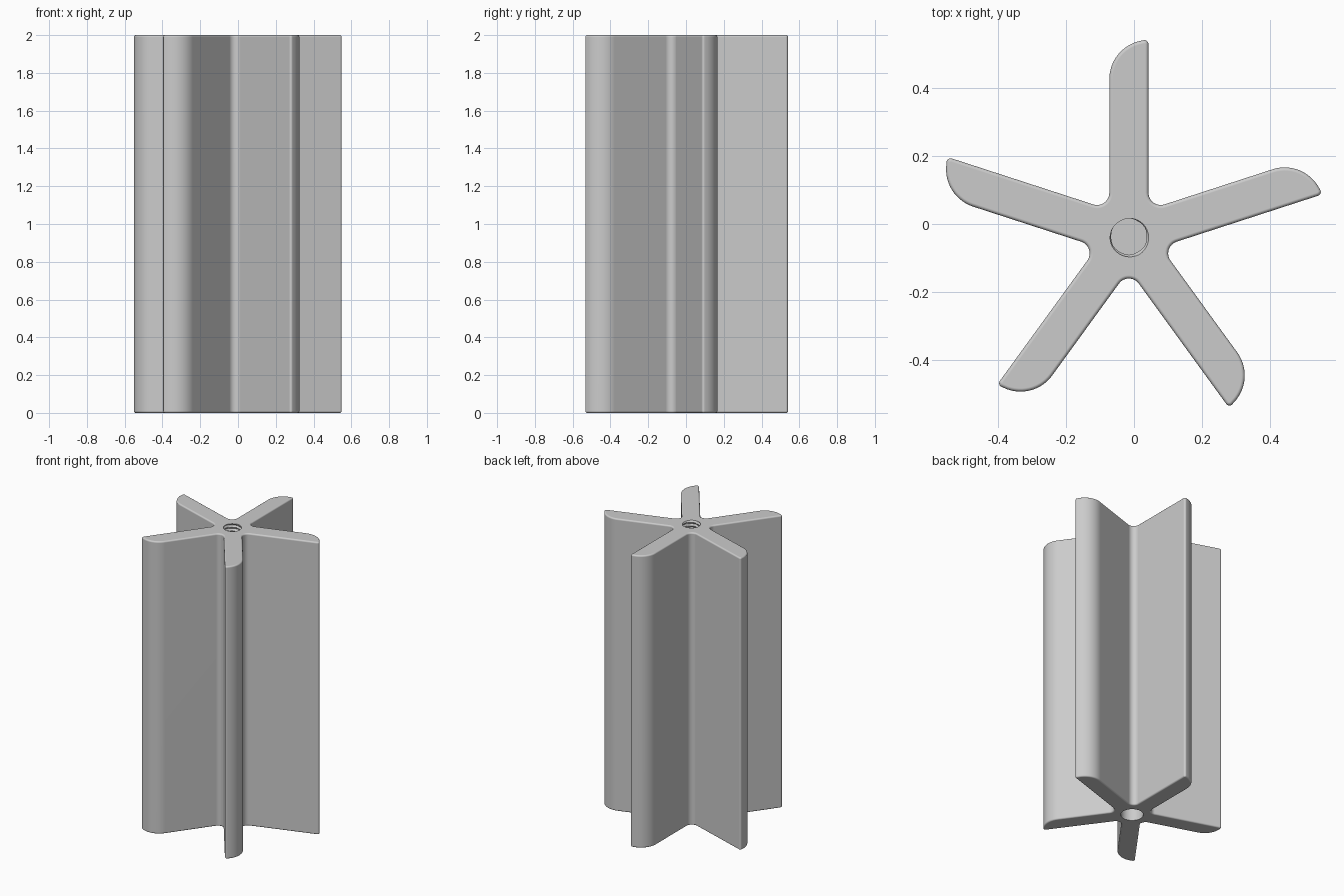
import bpy, bmesh
from math import sin, cos, tan, pi, radians
from mathutils import Matrix, Vector

cube = bpy.data.objects.get("Cube")
if cube:
    bpy.data.objects.remove(cube, do_unlink=True)

HEIGHT = 2.0
CENTRE = Vector((-0.015, -0.037, 0))
HALF = 0.0575      # half thickness of a blade
REACH = 0.577      # centre to blade tip
FILLET = 0.036     # rounding between blades
TIP = 0.012        # rounding of the blade tip
BLADES = 5

grey = bpy.data.materials.new("plain grey")
grey.use_nodes = True
colour = (0.6, 0.6, 0.6, 1)
grey.diffuse_color = colour
grey.node_tree.nodes["Principled BSDF"].inputs["Base Color"].default_value = colour


def arc(cx, cy, r, start, end, steps):
    angles = [radians(start + (end - start) * i / steps) for i in range(steps + 1)]
    return [Vector((cx + r * cos(a), cy + r * sin(a), 0)) for a in angles]


def make_object(name, bm):
    bmesh.ops.recalc_face_normals(bm, faces=bm.faces)
    mesh = bpy.data.meshes.new(name)
    bm.to_mesh(mesh)
    bm.free()
    mesh.materials.append(grey)
    obj = bpy.data.objects.new(name, mesh)
    bpy.context.collection.objects.link(obj)
    return obj


def bore(name, rings, segments, radius):
    """Closed round cutter; radius is a function of height and turn."""
    bm = bmesh.new()
    loops = []
    for z in rings:
        loops.append([])
        for i in range(segments):
            turn = i / segments
            r = radius(z, turn)
            p = CENTRE + Vector((r * cos(2 * pi * turn), r * sin(2 * pi * turn), z))
            loops[-1].append(bm.verts.new(p))
    for low, high in zip(loops, loops[1:]):
        for i in range(segments):
            j = (i + 1) % segments
            bm.faces.new((low[i], low[j], high[j], high[i]))
    bm.faces.new(loops[0])
    bm.faces.new(loops[-1])
    cutter = make_object(name, bm)
    cutter.hide_render = True
    return cutter


# One blade outline: rounded tip, curved flank, then the fillet to the next blade
root = (HALF + FILLET) / tan(pi / BLADES)
blade = arc(HALF - TIP, REACH - TIP, TIP, 0, 90, 5)
blade += arc(HALF, REACH - 2 * HALF, 2 * HALF, 100, 180, 14)
blade += arc(-HALF - FILLET, root, FILLET, 0, -108, 12)

# Star body: the outline repeated around the centre and extruded
bm = bmesh.new()
outline = []
for k in range(BLADES):
    spin = Matrix.Rotation(2 * pi * k / BLADES, 3, 'Z')
    outline += [bm.verts.new(CENTRE + spin @ p) for p in blade]
base = bm.faces.new(outline)
top = bmesh.ops.extrude_face_region(bm, geom=[base], use_keep_orig=True)
bmesh.ops.translate(bm, vec=(0, 0, HEIGHT),
                    verts=[v for v in top["geom"] if isinstance(v, bmesh.types.BMVert)])
bmesh.ops.recalc_face_normals(bm, faces=bm.faces)

# Soft rims at both ends
rims = [e for e in bm.edges if abs(e.verts[0].co.z - e.verts[1].co.z) < 0.001]
bmesh.ops.bevel(bm, geom=rims, offset=0.01, segments=4, profile=0.5, affect='EDGES')
body = make_object("star_body", bm)

# Threaded hole in the top, plain socket in the bottom
PITCH, DEPTH = 0.024, 0.3


def thread(z, turn):
    phase = (z / PITCH - turn) % 1
    return 0.052 + 0.009 * (1 - abs(2 * phase - 1))


rings = [HEIGHT - DEPTH + i * PITCH / 6 for i in range(int((DEPTH + 0.02) * 6 / PITCH))]
cutters = [bore("thread_cutter", rings, 36, thread),
           bore("socket_cutter", [-0.05, 0.3], 48, lambda z, turn: 0.07)]

bpy.ops.object.select_all(action='DESELECT')
bpy.context.view_layer.objects.active = body
body.select_set(True)
for cutter in cutters:
    cut = body.modifiers.new("hole", 'BOOLEAN')
    cut.operation = 'DIFFERENCE'
    cut.solver = 'EXACT'
    cut.object = cutter
    bpy.ops.object.modifier_apply(modifier=cut.name)
    bpy.data.objects.remove(cutter, do_unlink=True)

bpy.ops.object.shade_smooth_by_angle(angle=radians(30))
weighted = body.modifiers.new("even shading", 'WEIGHTED_NORMAL')
weighted.keep_sharp = True
